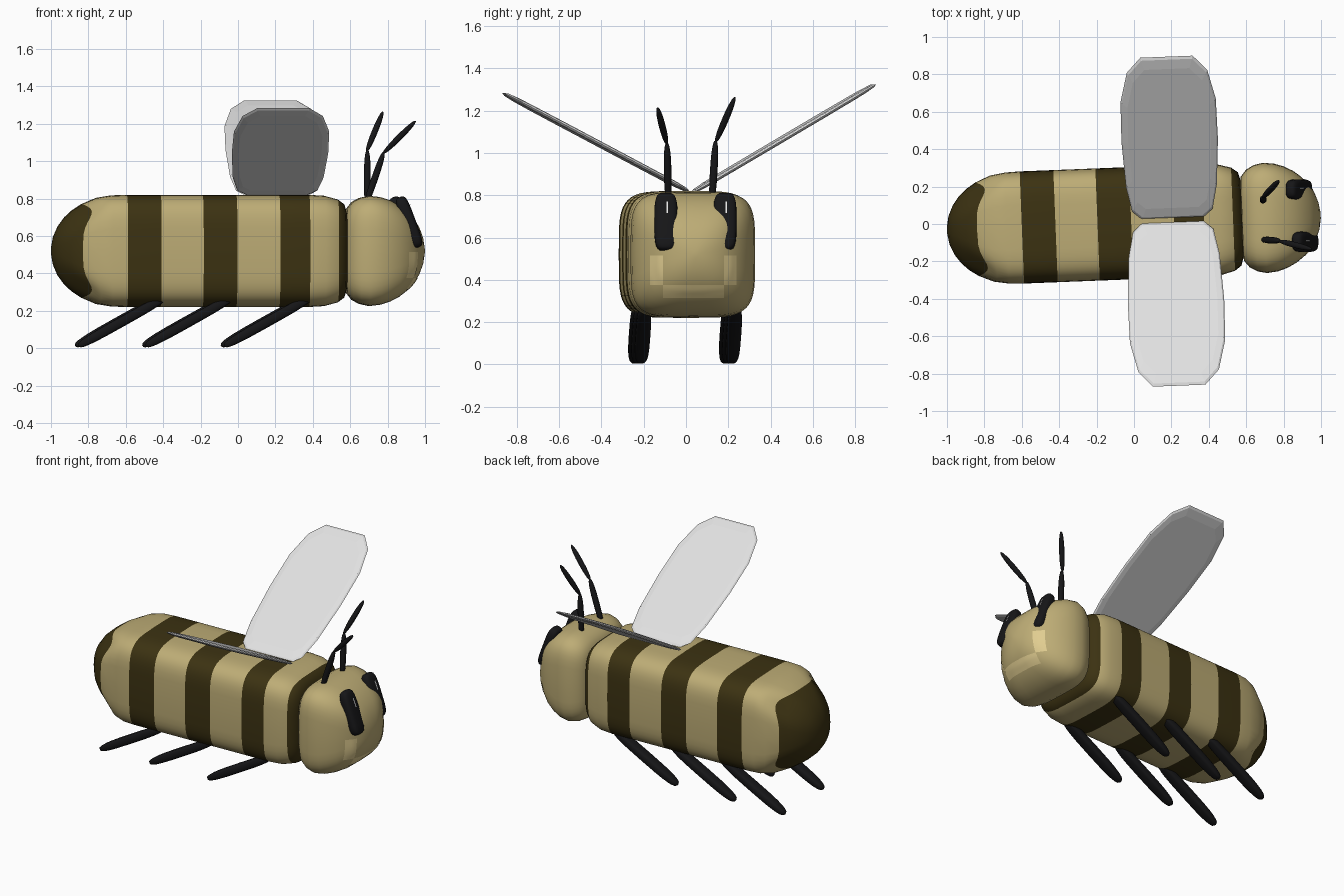
import bpy, bmesh, math
from mathutils import Vector, Matrix
from mathutils.bvhtree import BVHTree

if "Cube" in bpy.data.objects:
    bpy.data.objects.remove(bpy.data.objects["Cube"])

YAW = Matrix.Translation((0, 0.005, 0)) @ Matrix.Rotation(math.radians(2.25), 4, 'Z')


def material(name, r, g, b):
    m = bpy.data.materials.new(name)
    m.diffuse_color = (r, g, b, 1)
    m.use_nodes = True
    m.node_tree.nodes["Principled BSDF"].inputs["Base Color"].default_value = m.diffuse_color
    return m


TAN = material("honey_tan", 0.51, 0.415, 0.18)
BROWN = material("dark_brown", 0.045, 0.032, 0.006)
BLACK = material("black", 0.008, 0.008, 0.009)
WING = material("wing_white", 0.75, 0.75, 0.75)
CREAM = material("light_tan", 0.75, 0.61, 0.28)
WHITE = material("white", 0.9, 0.9, 0.9)


def finish(name, bm, mats, smooth=True):
    bmesh.ops.recalc_face_normals(bm, faces=bm.faces)
    for f in bm.faces:
        f.smooth = smooth
    me = bpy.data.meshes.new(name)
    bm.to_mesh(me)
    bm.free()
    for m in mats:
        me.materials.append(m)
    ob = bpy.data.objects.new(name, me)
    bpy.context.collection.objects.link(ob)
    return ob


def spow(v, p):
    return math.copysign(abs(v) ** p, v)


def loft(name, stations, ry, rz, matrix, mats, sides=40, rule=None, bend=None):
    """Rounded-square rings along x; each station is (x, radius, squareness)."""
    bm = bmesh.new()
    rings = []
    for x, r, n in stations:
        ring = []
        for k in range(sides):
            a = 2 * math.pi * k / sides
            dx = bend(x) * math.sin(2 * a) ** 2 if bend else 0
            ring.append(bm.verts.new(matrix @ Vector((
                x + dx, ry * r * spow(math.cos(a), 2 / n), rz * r * spow(math.sin(a), 2 / n)))))
        rings.append(ring)
    for i in range(len(rings) - 1):
        mid = (stations[i][0] + stations[i + 1][0]) / 2
        for k in range(sides):
            j = (k + 1) % sides
            f = bm.faces.new((rings[i][k], rings[i][j], rings[i + 1][j], rings[i + 1][k]))
            f.material_index = rule(mid) if rule else 0
    for ring, s in ((rings[0], stations[0]), (rings[-1], stations[-1])):
        f = bm.faces.new(ring)
        f.material_index = rule(s[0]) if rule else 0
    return finish(name, bm, mats)


def bar(name, p0, p1, wide, thick, matrix=Matrix(), e=0.6, n=3.0, sides=16):
    """Rounded bar between two points, its width lying along y."""
    p0, p1 = Vector(p0), Vector(p1)
    d = (p1 - p0).normalized()
    side = Vector((0, 1, 0))
    side = (side - d * side.dot(d)).normalized()
    up = d.cross(side)
    m = Matrix((d, side, up)).transposed().to_4x4()
    m.translation = (p0 + p1) / 2
    half = (p1 - p0).length / 2
    st = []
    for i in range(13):
        a = math.pi * (0.02 + 0.96 * i / 12)
        st.append((-half * spow(math.cos(a), e), math.sin(a) ** e, n))
    return loft(name, st, wide, thick, matrix @ m, [BLACK], sides)


def patch(name, target, rects, mat, lift=0.004, steps=6):
    """Thin painted plates dropped onto the +x side of a part; rects are (y0, y1, z0, z1)."""
    src = bmesh.new()
    src.from_mesh(target.data)
    tree = BVHTree.FromBMesh(src)
    src.free()
    bm = bmesh.new()
    for y0, y1, z0, z1 in rects:
        grid = []
        for i in range(steps + 1):
            row = []
            for j in range(steps + 1):
                y, z = y0 + (y1 - y0) * i / steps, z0 + (z1 - z0) * j / steps
                hit, nor, _, _ = tree.ray_cast(Vector((2, y, z)), Vector((-1, 0, 0)))
                row.append(bm.verts.new(hit + Vector((lift, 0, 0))) if hit else None)
            grid.append(row)
        for i in range(steps):
            for j in range(steps):
                q = (grid[i][j], grid[i + 1][j], grid[i + 1][j + 1], grid[i][j + 1])
                if all(q):
                    f = bm.faces.new(q)
                    f.normal_update()
    ob = finish(name, bm, [mat])
    if ob.data.polygons and ob.data.polygons[0].normal.x < 0:
        ob.data.flip_normals()
    return ob


# striped body with a dark tail
STRIPES = ((-2, -0.84), (-0.6, -0.42), (-0.195, -0.015), (0.215, 0.375), (0.53, 2))
body_profile = [(-1.0, 0.02, 2.2), (-0.99, 0.075, 2.3), (-0.965, 0.132, 2.5), (-0.93, 0.18, 2.9),
                (-0.89, 0.217, 3.3), (-0.84, 0.25, 3.8), (-0.76, 0.284, 4.3), (-0.68, 0.297, 4.5)]
body_profile += [(x, 0.30, 4.5) for x in (-0.6, -0.42, -0.195, -0.015, 0.215, 0.375)]
body_profile += [(0.46, 0.295, 4.5), (0.53, 0.276, 4.4), (0.565, 0.25, 4.2), (0.58, 0.2, 4)]
loft("body", body_profile, 1, 1, YAW @ Matrix.Translation((0, 0, 0.52)), [TAN, BROWN], 48,
     rule=lambda x: int(any(a < x < b for a, b in STRIPES)),
     bend=lambda x: 0.05 * max(0, 1 - abs(x + 0.84) / 0.13))

# head
head_profile = [(0.572, 0.17, 4), (0.58, 0.225, 4.2), (0.61, 0.262, 4.5), (0.65, 0.284, 4.5),
                (0.70, 0.295, 4.5), (0.76, 0.288, 4.3), (0.81, 0.272, 4), (0.86, 0.246, 3.8),
                (0.90, 0.215, 3.5), (0.94, 0.173, 3.2), (0.97, 0.125, 2.8), (0.99, 0.07, 2.4),
                (0.999, 0.015, 2)]
head = loft("head", head_profile, 1, 1, YAW @ Matrix.Translation((0, 0, 0.52)), [TAN], 48)

# mouth
patch("mouth", head, [(-0.17, -0.11, 0.375, 0.515), (0.18, 0.24, 0.375, 0.515),
                      (-0.11, 0.18, 0.315, 0.375)], CREAM)

# eyes with small glints
for tag, x, y in (("right", 0.915, -0.095), ("left", 0.882, 0.184)):
    eye = bar(tag + "_eye", (x - 0.05, y, 0.808), (x + 0.05, y, 0.54), 0.055, 0.036, e=0.5, n=3.2, sides=24)
    patch(tag + "_eye_glint", eye, [(y + 0.002, y + 0.01, 0.715, 0.77)], WHITE, steps=3)

# antennae, two joints each
for tag, pts in (("right", ((0.68, -0.083, 0.76), (0.78, -0.09, 1.05), (0.95, -0.135, 1.215))),
                 ("left", ((0.69, 0.122, 0.76), (0.692, 0.14, 1.06), (0.775, 0.232, 1.265)))):
    bar(tag + "_antenna_base", pts[0], pts[1], 0.018, 0.018, e=0.8, n=2.4, sides=12)
    bar(tag + "_antenna_tip", Vector(pts[1]) - Vector((0.005, 0, 0.01)), pts[2], 0.016, 0.016,
        e=0.9, n=2.4, sides=12)

# three pairs of legs
for tag, x in (("rear", -0.862), ("middle", -0.502), ("front", -0.082)):
    for side, s in (("right", -1), ("left", 1)):
        bar(side + "_" + tag + "_leg", (x, s * 0.215, 0.012), (x + 0.465, s * 0.215, 0.272),
            0.036, 0.027, YAW, e=0.6, n=3.5)

# wings: faceted rounded slabs rising from the back
HALF = [(0, 0.165), (0.05, 0.215), (0.2, 0.243), (0.48, 0.258), (0.73, 0.255), (0.91, 0.215), (1, 0.14)]
for tag, s, y0, y1, z0, z1 in (("right", -1, 0.004, 0.878, 0.82, 1.283),
                               ("left", 1, 0.018, 0.882, 0.815, 1.325)):
    outline = [(h, v) for v, h in HALF] + [(-h, v) for v, h in reversed(HALF)]
    up = Vector((0, -s * (z1 - z0), y1 - y0)).normalized()
    bm = bmesh.new()

    def ring(scale, lift):
        out = []
        for h, v in outline:
            w = 0.5 + (v - 0.5) * scale
            p = Vector((0.208 + h * scale, s * (y0 + (y1 - y0) * w), z0 + (z1 - z0) * w))
            out.append(bm.verts.new(YAW @ (p + up * lift)))
        return out

    rings = [ring(0.86, 0.011), ring(0.97, 0.007), ring(1, 0), ring(0.97, -0.007), ring(0.86, -0.011)]
    for a, b in zip(rings, rings[1:]):
        for k in range(len(a)):
            j = (k + 1) % len(a)
            bm.faces.new((a[k], a[j], b[j], b[k]))
    bm.faces.new(rings[0])
    bm.faces.new(rings[-1])
    finish(tag + "_wing", bm, [WING], smooth=False)
